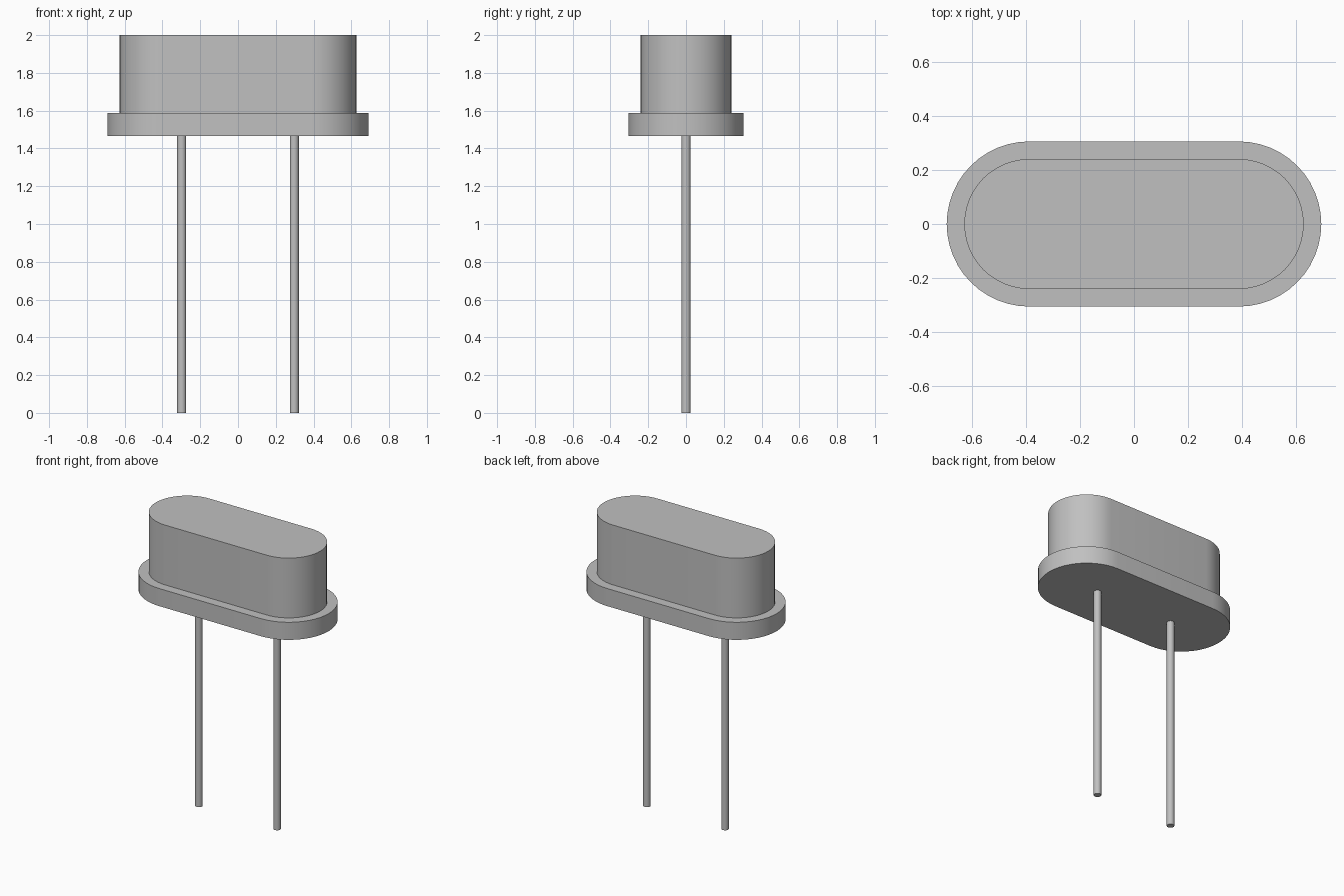
import bpy
import bmesh
import math

default_cube = bpy.data.objects.get("Cube")
if default_cube:
    bpy.data.objects.remove(default_cube, do_unlink=True)

# Bare metal
metal = bpy.data.materials.new("grey metal")
metal.use_nodes = True
grey = (0.53, 0.53, 0.53, 1)
metal.diffuse_color = grey
metal.node_tree.nodes["Principled BSDF"].inputs["Base Color"].default_value = grey


def stadium(radius, half_gap, steps):
    """Outline of two half circles joined by straight sides."""
    points = []
    for side in (1, -1):
        for i in range(steps + 1):
            angle = math.pi * (i / steps - 0.5)
            points.append((side * (half_gap + radius * math.cos(angle)),
                           side * radius * math.sin(angle)))
    return points


def circle(radius, steps):
    return [(radius * math.cos(math.tau * i / steps),
             radius * math.sin(math.tau * i / steps)) for i in range(steps)]


def extrude_outline(name, outline, bottom, top, x=0):
    """Closed upright solid from a flat outline."""
    bm = bmesh.new()
    base = bm.faces.new([bm.verts.new((px, py, bottom)) for px, py in outline])
    raised = bmesh.ops.extrude_face_region(bm, geom=[base], use_keep_orig=True)["geom"]
    verts = [v for v in raised if isinstance(v, bmesh.types.BMVert)]
    bmesh.ops.translate(bm, verts=verts, vec=(0, 0, top - bottom))
    bmesh.ops.recalc_face_normals(bm, faces=bm.faces)
    mesh = bpy.data.meshes.new(name)
    bm.to_mesh(mesh)
    bm.free()
    mesh.materials.append(metal)
    obj = bpy.data.objects.new(name, mesh)
    obj.location.x = x
    bpy.context.collection.objects.link(obj)
    bpy.ops.object.select_all(action='DESELECT')
    obj.select_set(True)
    bpy.context.view_layer.objects.active = obj
    bpy.ops.object.shade_smooth_by_angle(angle=math.radians(30))
    return obj


# Can and its wider base flange
flange_bottom, flange_top = 1.467, 1.588
extrude_outline("base_flange", stadium(0.305, 0.387, 24), flange_bottom, flange_top)
extrude_outline("can", stadium(0.24, 0.387, 24), flange_top, 2)

# Two wire leads
for name, side in (("left_lead", 1), ("right_lead", -1)):
    extrude_outline(name, circle(0.024, 20), 0, flange_bottom, side * 0.298)
